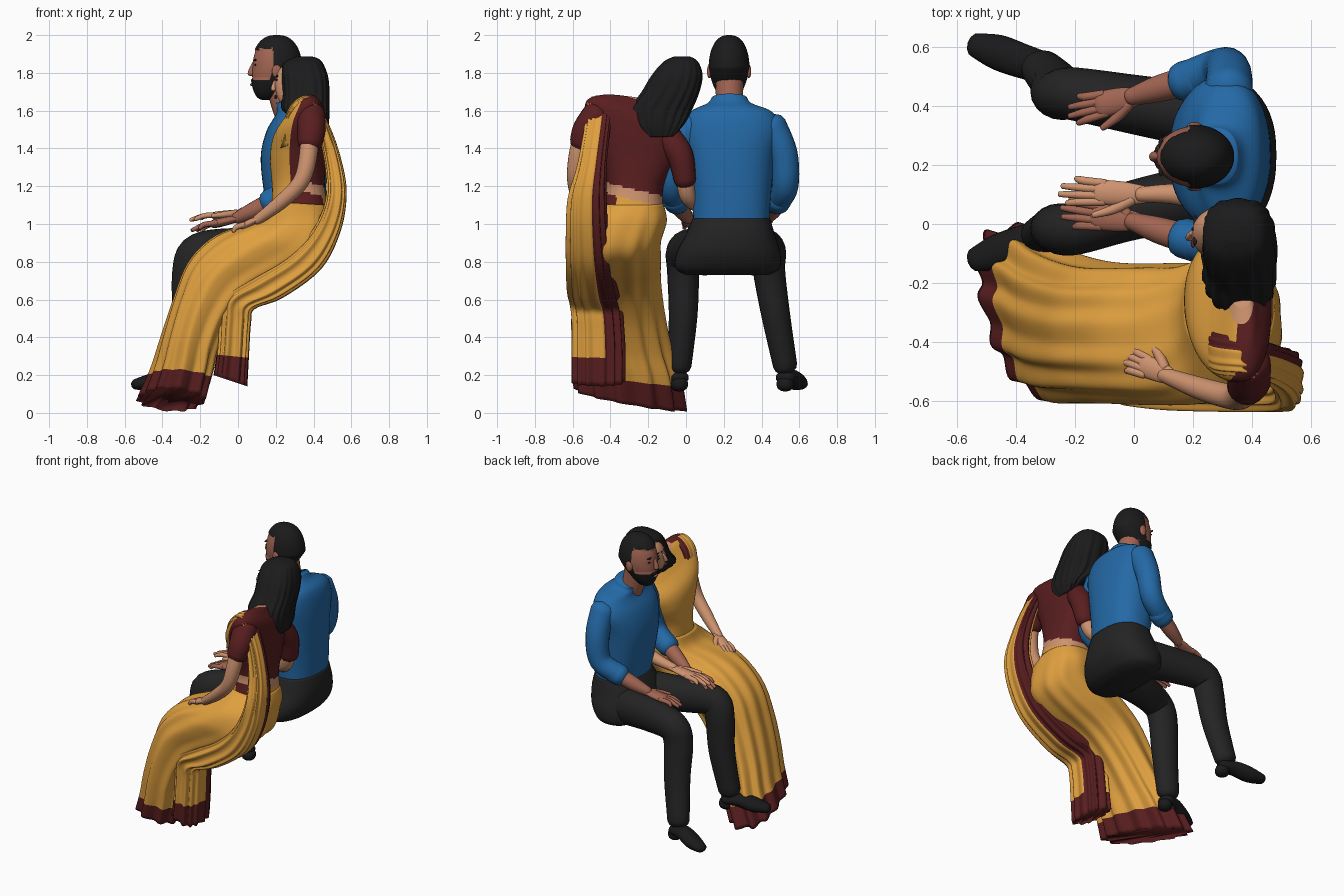
import bpy, bmesh, math
from mathutils import Vector, Matrix

if "Cube" in bpy.data.objects:
    bpy.data.objects.remove(bpy.data.objects["Cube"])


def material(name, rgb):
    m = bpy.data.materials.new(name)
    m.diffuse_color = (*rgb, 1)
    m.use_nodes = True
    m.node_tree.nodes["Principled BSDF"].inputs["Base Color"].default_value = m.diffuse_color
    return m


YELLOW = material("saffron cloth", (0.74, 0.35, 0.05))
MAROON = material("maroon cloth", (0.10, 0.013, 0.014))
BLUE = material("blue shirt", (0.017, 0.14, 0.38))
BLACK = material("black trousers", (0.017, 0.017, 0.018))
HAIR = material("dark hair", (0.011, 0.011, 0.012))
SKIN_M = material("brown skin", (0.36, 0.13, 0.085))
SKIN_W = material("light brown skin", (0.62, 0.29, 0.16))
SHOE = material("black leather", (0.010, 0.010, 0.011))


def finish(bm, name, mats):
    bmesh.ops.recalc_face_normals(bm, faces=bm.faces)
    for f in bm.faces:
        f.smooth = True
    me = bpy.data.meshes.new(name)
    bm.to_mesh(me)
    bm.free()
    for m in mats:
        me.materials.append(m)
    ob = bpy.data.objects.new(name, me)
    bpy.context.collection.objects.link(ob)


def smooth_rows(rows, k):
    """Catmull-Rom interpolation of rows of numbers."""
    out, n = [], len(rows)
    for i in range(n - 1):
        a, b, c, d = rows[max(i - 1, 0)], rows[i], rows[i + 1], rows[min(i + 2, n - 1)]
        for j in range(k):
            t = j / k
            out.append([0.5 * (2 * q + (r - p) * t + (2 * p - 5 * q + 4 * r - s) * t * t
                               + (3 * q - p - 3 * r + s) * t ** 3) for p, q, r, s in zip(a, b, c, d)])
    return out + [list(rows[-1])]


def skin_rings(bm, rings, rule=None):
    vs = [[bm.verts.new(p) for p in ring] for ring in rings]
    n = len(vs[0])
    for i in range(len(vs) - 1):
        for j in range(n):
            f = bm.faces.new((vs[i][j], vs[i][(j + 1) % n], vs[i + 1][(j + 1) % n], vs[i + 1][j]))
            if rule:
                f.material_index = rule(f.calc_center_median(), (i + .5) / (len(vs) - 1),
                                        2 * math.pi * (j + .5) / n)
    for ring, fr in ((vs[0], 0), (vs[-1], 1)):
        f = bm.faces.new(ring)
        if rule:
            f.material_index = rule(f.calc_center_median(), fr, 0)


def loft(name, rows, mats, n=48, k=5, p=.85, wave=(0, 0, 0), shear=0, rule=None):
    """Rows: front x, front z, back x, back z, low y, high y, side tilt."""
    rings = []
    data = smooth_rows(rows, k)
    for i, (fx, fz, bx, bz, y0, y1, tilt) in enumerate(data):
        c = Vector(((fx + bx) / 2, (y0 + y1) / 2, (fz + bz) / 2))
        u = Vector(((fx - bx) / 2, 0, (fz - bz) / 2))
        v = Vector((tilt * shear, (y1 - y0) / 2, tilt))
        amp = wave[1] + (wave[2] - wave[1]) * i / (len(data) - 1)
        ring = []
        for j in range(n):
            t = 2 * math.pi * j / n
            a, b = math.cos(t), math.sin(t)
            w = 1 - amp + amp * math.sin(wave[0] * t + 1.5 * math.sin(2 * t))
            ring.append(c + u * w * math.copysign(abs(a) ** p, a) + v * w * math.copysign(abs(b) ** p, b))
        rings.append(ring)
    bm = bmesh.new()
    skin_rings(bm, rings, rule)
    finish(bm, name, mats)


def add_tube(bm, rows, flat=1.0, n=20, k=5):
    """Round-ended limb through rows of x, y, z, radius."""
    data = smooth_rows(rows, k)
    pts = [Vector(r[:3]) for r in data]
    rad = [r[3] for r in data]
    m = len(pts)
    tan = [(pts[min(i + 1, m - 1)] - pts[max(i - 1, 0)]).normalized() for i in range(m)]
    caps = (.995, .85, .5)
    st = [(pts[0] - tan[0] * a * rad[0] * .7, rad[0] * math.sqrt(1 - a * a), tan[0]) for a in caps]
    st += list(zip(pts, rad, tan))
    st += [(pts[-1] + tan[-1] * a * rad[-1] * .7, rad[-1] * math.sqrt(1 - a * a), tan[-1]) for a in caps[::-1]]
    rings = []
    for c, r, t in st:
        v = t.cross(Vector((0, 1, 0))).normalized()
        w = t.cross(v)
        rings.append([c + v * r * flat * math.cos(2 * math.pi * j / n) + w * r * math.sin(2 * math.pi * j / n)
                      for j in range(n)])
    skin_rings(bm, rings)


def tube(name, rows, mat, flat=1.0):
    bm = bmesh.new()
    add_tube(bm, rows, flat)
    finish(bm, name, [mat])


def hand(name, wrist, tip, thumb, mat, width=.042):
    a, d = Vector(wrist), Vector(tip) - Vector(wrist)
    s = Vector((-d.y, d.x, 0)).normalized()
    row = lambda f, o, r, z=0: (*(a + d * f + s * o + Vector((0, 0, z))), r)
    bm = bmesh.new()
    add_tube(bm, [row(-.05, 0, .03), row(.2, 0, width), row(.5, 0, width * 1.08)], .5)
    for i, ln in enumerate((.9, 1.0, .97, .8)):
        o = (1.5 - i) * width * .52 * thumb
        add_tube(bm, [row(.45, o, .015), row(.72, o * 1.15, .0145, .006), row(ln, o * 1.35, .01, -.008)], n=10, k=3)
    add_tube(bm, [row(.1, thumb * .02, .02), row(.32, thumb * .055, .017), row(.56, thumb * .078, .011)], n=10, k=3)
    finish(bm, name, [mat])


def head(name, c, rad, tilt, mats, rule, jaw):
    bm = bmesh.new()
    bmesh.ops.create_uvsphere(bm, u_segments=96, v_segments=64, radius=1)
    for f in bm.faces:
        f.material_index = rule(f.calc_center_median())
    for v in bm.verts:
        x, y, z = v.co
        t = max(0, -z)
        g = 1.05 if rule(v.co) else 1
        b = max(.02, 1 - z * z) ** -.1
        v.co = Vector((rad[0] * x * b * (1 - .3 * t) - jaw * t, rad[1] * y * b * (1 - .2 * t), rad[2] * z)) * g
    bmesh.ops.transform(bm, verts=bm.verts, matrix=Matrix.Translation(c) @ Matrix.Rotation(tilt, 4, 'X'))
    finish(bm, name, mats)


def blob(name, c, off, r, tilt, mat):
    bm = bmesh.new()
    bmesh.ops.create_uvsphere(bm, u_segments=16, v_segments=10, radius=1)
    m = Matrix.Translation(c) @ Matrix.Rotation(tilt, 4, 'X') @ Matrix.Translation(off) @ Matrix.Diagonal((*r, 1))
    bmesh.ops.transform(bm, verts=bm.verts, matrix=m)
    finish(bm, name, [mat])


# Man: shirt and trouser seat
loft("shirt", [(.17, 1.0, .46, 1.0, .04, .44, 0), (.14, 1.15, .465, 1.15, .03, .45, 0),
               (.12, 1.35, .465, 1.35, .0, .47, 0), (.15, 1.49, .455, 1.5, -.02, .5, 0),
               (.2, 1.58, .43, 1.6, .02, .46, 0), (.2, 1.62, .375, 1.65, .11, .35, 0),
               (.19, 1.635, .35, 1.69, .135, .325, 0)], [BLUE])
loft("trouser_seat", [(.165, 1.03, .465, 1.03, .035, .445, 0), (.12, .95, .482, .94, .0, .47, 0),
                      (.09, .85, .47, .84, -.05, .5, 0), (.11, .77, .42, .76, -.055, .495, 0),
                      (.16, .73, .36, .73, .0, .44, 0)], [BLACK], p=.82)

# Man: legs and shoes
for side, hip, knee, shin, ank, toe in (("left", .36, .44, .475, .525, .605), ("right", .10, -.015, -.015, -.035, -.12)):
    tube(side + "_trouser_leg", [(.26, hip, .855, .112), (0, (hip + knee) / 2 + .005, .865, .1), (-.2, knee, .85, .09),
                                 (-.25, knee, .75, .085), (-.265, shin, .52, .076), (-.31, ank, .25, .064)], BLACK, 1.15)
    q = lambda f: ank + (toe - ank) * f
    tube(side + "_shoe", [(-.29, q(0), .185, .052), (-.37, q(.3), .19, .058),
                          (-.46, q(.7), .165, .06), (-.535, q(1), .152, .042)], SHOE, .72)
    tube(side + "_shoe_heel", [(-.285, q(0), .16, .046), (-.285, q(0), .145, .046)], SHOE)

# Man: sleeves, cuffs, forearms, hands
for side, ys, thumb in (("left", (.45, .515, .525, .485, .43), 1), ("right", (.03, -.055, -.075, -.05, .01), -1)):
    tube(side + "_sleeve", [(.32, ys[0], 1.52, .082), (.32, ys[1], 1.37, .076), (.29, ys[2], 1.2, .07),
                            (.17, ys[3], 1.12, .064)], BLUE)
    d = ys[4] - ys[3]
    tube(side + "_rolled_cuff", [(.21, ys[3] - d * .15, 1.135, .07), (.165, ys[3] + d * .05, 1.115, .068)], BLUE)
    tube(side + "_forearm", [(.18, ys[3], 1.12, .05), (.08, ys[3] + d * .5, 1.07, .045), (-.01, ys[4], 1.03, .03)], SKIN_M)
hand("left_hand", (0, .43, 1.03), (-.22, .38, .975), 1, SKIN_M)
hand("right_hand", (0, .01, 1.03), (-.245, .04, .975), -1, SKIN_M)

# Man: head, hair, beard, features
mc = Vector((.205, .228, 1.828))


def man_rule(q):
    if q.z > .62 - .1 * q.x * q.x or (q.x > -.14 and q.z > -.42 - .15 * q.x):
        return 1
    return 2 if q.z < -.36 and q.x < .35 else 0


tube("neck", [(.27, .23, 1.58, .075), (.24, .23, 1.66, .072), (.22, .23, 1.76, .075)], SKIN_M)
head("man_head", mc, (.128, .103, .164), 0, [SKIN_M, HAIR, HAIR], man_rule, .058)
tube("man_nose", [(.085, .228, 1.85, .011), (.072, .228, 1.815, .015), (.069, .228, 1.795, .018)], SKIN_M)
blob("man_lips", mc, (-.133, 0, -.09), (.008, .024, .008), 0, SKIN_M)
blob("moustache", mc, (-.122, 0, -.068), (.015, .042, .011), 0, HAIR)
for s in (-1, 1):
    blob("man_eye", mc, (-.113, s * .042, .014), (.006, .015, .005), 0, HAIR)
    blob("man_brow", mc, (-.114, s * .043, .04), (.008, .024, .005), 0, HAIR)
    blob("man_ear", mc, (.0, s * .105, -.02), (.025, .012, .036), 0, SKIN_M)


# Woman: blouse with midriff and front of the wrap
def torso_rule(q, fr, t):
    if fr > .93:
        return 2
    if math.cos(t) > .25:
        return 1
    lo = 1.13 - .24 * (q.y + .28)
    if q.z < lo:
        return 1 if q.y > -.37 else 0
    return 2 if q.z < lo + .055 else 0


loft("blouse", [(.18, 1.07, .475, 1.07, -.45, -.12, 0), (.18, 1.2, .46, 1.2, -.42, -.12, -.01),
                (.17, 1.35, .46, 1.35, -.46, -.06, -.03), (.19, 1.46, .465, 1.48, -.52, -.03, -.06),
                (.26, 1.55, .46, 1.58, -.53, -.04, -.08), (.3, 1.60, .42, 1.64, -.44, -.1, -.06),
                (.33, 1.63, .4, 1.65, -.28, -.15, -.03)], [MAROON, YELLOW, SKIN_W], n=80, k=12, rule=torso_rule)

# Woman: draped skirt with a maroon hem
loft("draped_skirt", [(.17, 1.12, .475, 1.10, -.45, -.12, 0), (.13, 1.04, .5, 1.0, -.56, -.10, 0),
                      (.0, .99, .485, .85, -.61, -.13, 0), (-.15, .92, .36, .75, -.615, -.13, 0),
                      (-.27, .79, .13, .64, -.61, -.13, 0), (-.345, .6, -.01, .5, -.61, -.11, -.005),
                      (-.41, .4, -.1, .33, -.61, -.07, -.02), (-.46, .24, -.14, .2, -.605, -.02, -.035),
                      (-.52, .10, -.19, .04, -.60, .01, -.055)], [YELLOW, MAROON], n=140, p=.85,
     wave=(12, 0, .07), shear=1.3, rule=lambda q, fr, t: int(fr > .9))


# Woman: loose cloth end over the shoulder, down the back and round the hip
def sash_rule(q, fr, t):
    return int(fr > .925 or (fr > .05 and math.sin(t) > .2 and math.cos(t) < .3))


loft("shoulder_drape", [(.28, 1.42, .22, 1.40, -.47, -.33, 0), (.31, 1.56, .265, 1.61, -.51, -.36, 0),
                        (.38, 1.6, .38, 1.68, -.52, -.38, 0), (.42, 1.5, .485, 1.52, -.54, -.4, 0),
                        (.46, 1.3, .555, 1.31, -.58, -.42, 0), (.46, 1.12, .575, 1.14, -.63, -.42, 0),
                        (.38, .95, .54, .95, -.64, -.41, 0), (.24, .82, .44, .76, -.64, -.39, 0),
                        (.05, .71, .24, .61, -.635, -.36, 0), (-.08, .62, .09, .55, -.62, -.34, 0),
                        (-.1, .5, .07, .48, -.61, -.33, 0), (-.11, .34, .06, .33, -.61, -.32, 0),
                        (-.13, .2, .05, .14, -.61, -.32, 0)], [YELLOW, MAROON], n=140, p=.75,
     wave=(13, .04, .08), rule=sash_rule)

# Woman: arms and hands
tube("outer_short_sleeve", [(.385, -.47, 1.58, .078), (.39, -.525, 1.5, .075), (.38, -.55, 1.43, .066)], MAROON)
tube("outer_arm", [(.38, -.54, 1.5, .05), (.37, -.575, 1.35, .048), (.33, -.585, 1.22, .043),
                   (.22, -.555, 1.11, .038), (.1, -.51, 1.02, .026)], SKIN_W)
hand("outer_hand", (.11, -.51, 1.03), (-.04, -.45, .955), -1, SKIN_W, .036)
tube("inner_short_sleeve", [(.38, -.09, 1.45, .075), (.405, -.03, 1.36, .07), (.4, -.005, 1.23, .058)], MAROON)
tube("inner_arm", [(.4, -.01, 1.28, .045), (.36, .01, 1.15, .045), (.25, .07, 1.1, .042),
                   (.15, .1, 1.085, .036), (.02, .1, 1.06, .026)], SKIN_W)
hand("inner_hand", (.02, .1, 1.06), (-.25, .115, 1.03), 1, SKIN_W, .04)

# Woman: leaning head with long hair
wc, lean = Vector((.30, -.035, 1.735)), math.radians(-24)
tube("woman_neck", [(.37, -.21, 1.58, .065), (.35, -.14, 1.64, .058), (.33, -.08, 1.7, .058)], SKIN_W)
head("woman_head", wc, (.105, .083, .126), lean, [SKIN_W], lambda q: 0, .025)
tube("woman_nose", [(.196, -.03, 1.755, .008), (.188, -.04, 1.73, .011), (.187, -.046, 1.712, .013)], SKIN_W)
blob("woman_lips", wc, (-.1, 0, -.068), (.008, .02, .007), lean, MAROON)
blob("forehead_dot", wc, (-.101, 0, .045), (.004, .006, .006), lean, MAROON)
for s in (-1, 1):
    blob("woman_eye", wc, (-.094, s * .035, .014), (.005, .014, .005), lean, HAIR)
    blob("woman_brow", wc, (-.093, s * .036, .034), (.006, .02, .004), lean, HAIR)
loft("long_hair", [(.31, 1.888, .39, 1.888, -.06, .02, 0), (.24, 1.85, .44, 1.865, -.12, .065, 0),
                   (.23, 1.78, .475, 1.79, -.185, .088, 0), (.235, 1.69, .485, 1.70, -.24, .07, 0),
                   (.235, 1.60, .485, 1.6, -.31, .03, 0), (.36, 1.535, .48, 1.52, -.29, -.01, 0),
                   (.41, 1.48, .465, 1.46, -.22, -.06, 0)], [HAIR], n=96, p=.78, wave=(17, .0, .05))
